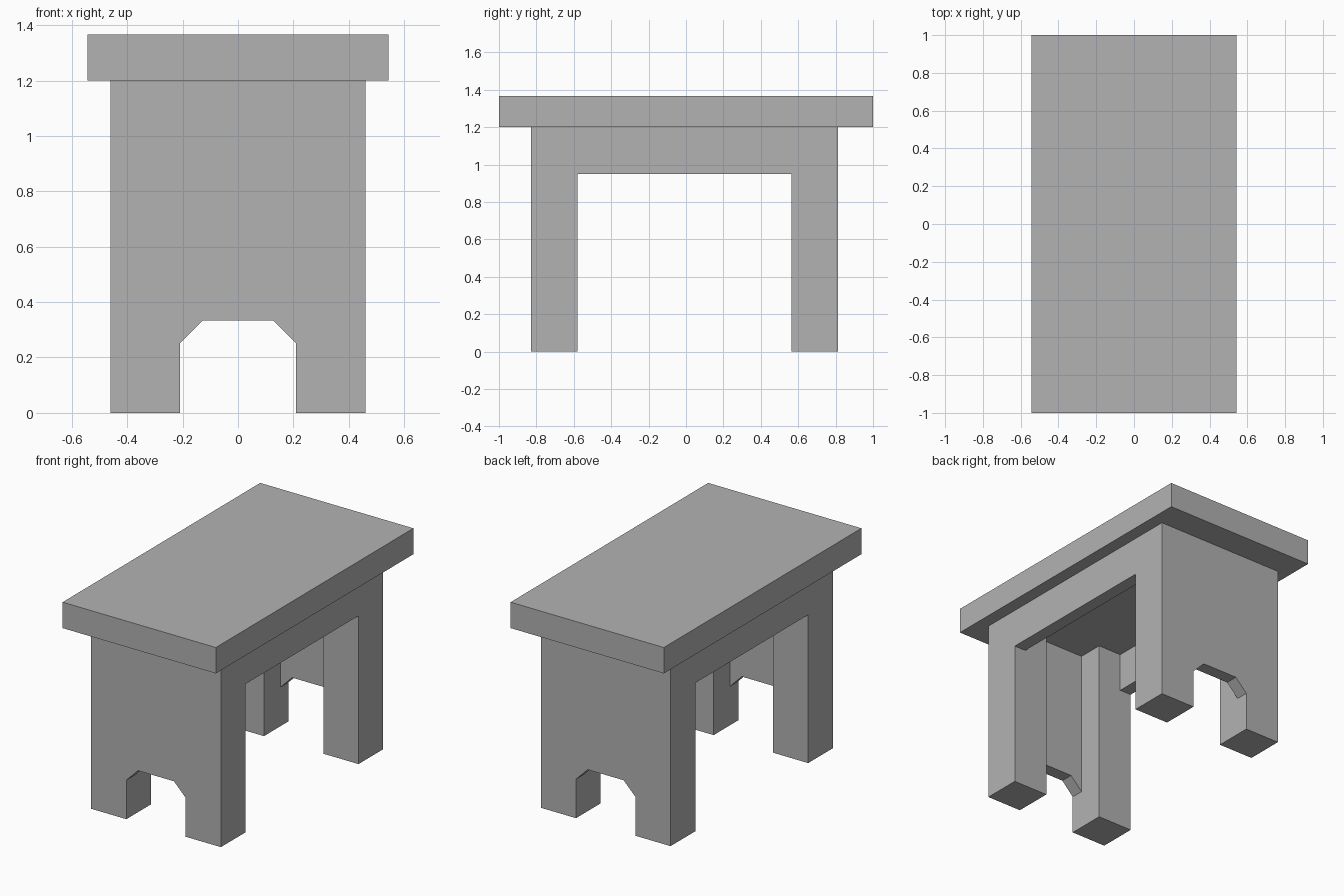
import bpy
import bmesh

default = bpy.data.objects.get("Cube")
if default:
    bpy.data.objects.remove(default, do_unlink=True)

# Single flat material
grey = bpy.data.materials.new("plain_grey")
grey.use_nodes = True
colour = (0.448, 0.448, 0.448, 1)
grey.diffuse_color = colour
grey.node_tree.nodes["Principled BSDF"].inputs["Base Color"].default_value = colour


def prism(name, outline, y0, y1):
    """Extrude an (x, z) outline from y0 to y1."""
    bm = bmesh.new()
    face = bm.faces.new([bm.verts.new((x, y0, z)) for x, z in outline])
    ext = bmesh.ops.extrude_face_region(bm, geom=[face])
    moved = [v for v in ext["geom"] if isinstance(v, bmesh.types.BMVert)]
    bmesh.ops.translate(bm, verts=moved, vec=(0, y1 - y0, 0))
    bmesh.ops.recalc_face_normals(bm, faces=bm.faces)
    mesh = bpy.data.meshes.new(name)
    bm.to_mesh(mesh)
    bm.free()
    mesh.materials.append(grey)
    obj = bpy.data.objects.new(name, mesh)
    bpy.context.collection.objects.link(obj)
    return obj


def box(name, x0, x1, y0, y1, z0, z1):
    return prism(name, [(x0, z0), (x1, z0), (x1, z1), (x0, z1)], y0, y1)


HALF_W, INNER_W = 0.46, 0.21          # outer and inner x of the legs
FRONT, BACK = -0.83, 0.813            # outer y of the two ends
LEG, BOARD = 0.25, 0.083              # leg depth, board thickness
SEAT_Z, TOP_Z, RAIL_Z = 1.2, 1.366, 0.95
ARCH_Z, ARCH_SIDE_Z, ARCH_X = 0.333, 0.25, 0.127

# Seat board
box("seat", -0.543, 0.543, -1, 1, SEAT_Z, TOP_Z)

# End panels with chamfered arch, set between the legs
panel = [(-INNER_W, ARCH_SIDE_Z), (-ARCH_X, ARCH_Z), (ARCH_X, ARCH_Z),
         (INNER_W, ARCH_SIDE_Z), (INNER_W, SEAT_Z), (-INNER_W, SEAT_Z)]
for end, outer, inward in (("front", FRONT, 1), ("back", BACK, -1)):
    prism(end + "_panel", panel, outer, outer + inward * BOARD)
    # Square corner legs
    for side, s in (("left", 1), ("right", -1)):
        box(f"{end}_{side}_leg", s * INNER_W, s * HALF_W,
            outer, outer + inward * LEG, 0, SEAT_Z)

# Side rails under the seat
for side, s in (("left", 1), ("right", -1)):
    box(side + "_rail", s * (HALF_W - BOARD), s * HALF_W,
        FRONT + LEG, BACK - LEG, RAIL_Z, SEAT_Z)
